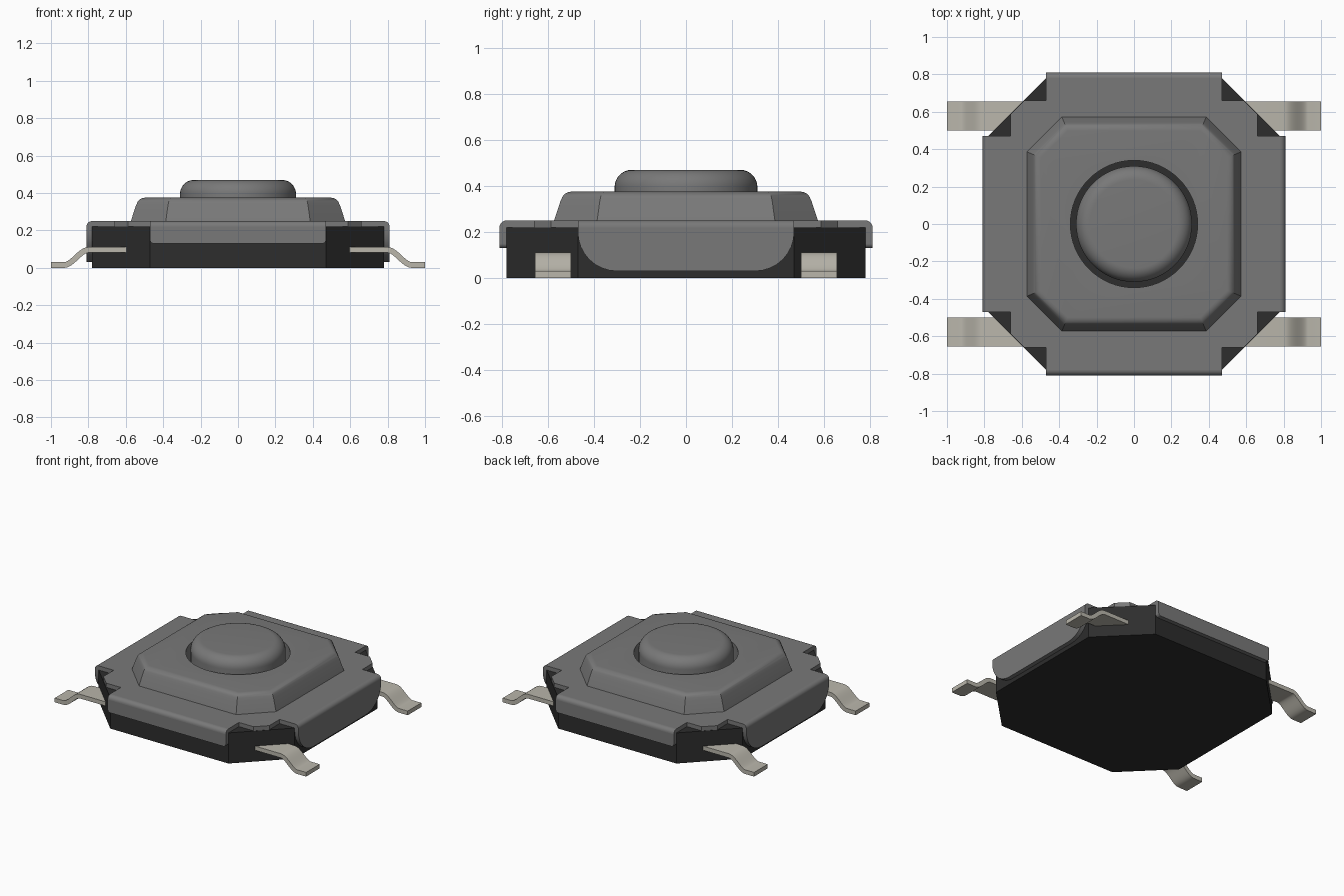
import bpy, bmesh, math
from mathutils import Matrix, Vector

if "Cube" in bpy.data.objects:
    bpy.data.objects.remove(bpy.data.objects["Cube"], do_unlink=True)


def material(name, rgb):
    m = bpy.data.materials.new(name)
    m.use_nodes = True
    m.diffuse_color = (*rgb, 1)
    m.node_tree.nodes["Principled BSDF"].inputs["Base Color"].default_value = (*rgb, 1)
    return m


GREY = material("grey cover", (0.19, 0.19, 0.19))
BLACK = material("black plastic", (0.026, 0.026, 0.026))
METAL = material("pale metal", (0.49, 0.47, 0.41))
UPRIGHT = Matrix.Rotation(math.pi / 2, 4, "X")  # (u, v, w) -> (u, -w, v)


def finish(name, bm, mat, angle=30):
    bmesh.ops.recalc_face_normals(bm, faces=bm.faces)
    mesh = bpy.data.meshes.new(name)
    bm.to_mesh(mesh)
    bm.free()
    mesh.materials.append(mat)
    for p in mesh.polygons:
        p.use_smooth = True
    mesh.set_sharp_from_angle(angle=math.radians(angle))
    ob = bpy.data.objects.new(name, mesh)
    bpy.context.collection.objects.link(ob)
    return ob


def stack(name, rings, mat, angle=30):
    """Skin a pile of matching horizontal rings and cap both ends."""
    bm = bmesh.new()
    loops = [[bm.verts.new(p) for p in ring] for ring in rings]
    n = len(loops[0])
    for a, b in zip(loops, loops[1:]):
        for i in range(n):
            j = (i + 1) % n
            bm.faces.new((a[i], a[j], b[j], b[i]))
    bm.faces.new(loops[0])
    bm.faces.new(loops[-1])
    return finish(name, bm, mat, angle)


def prism(name, outline, w0, w1, matrix, mat):
    rings = [[matrix @ Vector((u, v, w)) for u, v in outline] for w in (w0, w1)]
    return stack(name, rings, mat)


def arc(cx, cy, r, a0, a1, n=8):
    steps = [math.radians(a0 + (a1 - a0) * i / n) for i in range(n + 1)]
    return [(cx + r * math.cos(a), cy + r * math.sin(a)) for a in steps]


def four_way(quarter):
    """Repeat a quarter outline around the centre."""
    pts = []
    for k in range(4):
        for x, y in quarter:
            for _ in range(k):
                x, y = -y, x
            pts.append((x, y))
    return pts


def octagon(half, cut):
    return four_way([(half, cut), (cut, half)])


def circle(r, z, n=64):
    return [(x, y, z) for x, y in arc(0, 0, r, 0, 360, n)[:-1]]


def cut_hole(ob):
    """Open the round button hole in a cover part."""
    cutter = stack("hole_cutter", [circle(0.34, 0.1), circle(0.34, 0.6)], GREY)
    mod = ob.modifiers.new("hole", "BOOLEAN")
    mod.operation, mod.solver, mod.object = "DIFFERENCE", "EXACT", cutter
    deps = bpy.context.evaluated_depsgraph_get()
    mesh = bpy.data.meshes.new_from_object(ob.evaluated_get(deps))
    ob.modifiers.clear()
    ob.data = mesh
    mesh.set_sharp_from_angle(angle=math.radians(30))
    bpy.data.objects.remove(cutter, do_unlink=True)


# Plastic base
prism("base", octagon(0.78, 0.47), 0, 0.22, Matrix(), BLACK)

# Flat cover plate with notched corners
notch = [(0.78, 0.47), (0.66, 0.47), (0.66, 0.587), (0.587, 0.66), (0.47, 0.66), (0.47, 0.78)]
plate = prism("cover_plate", four_way(notch), 0.22, 0.25, Matrix(), GREY)
cut_hole(plate)

# Raised octagonal centre with sloped sides and a rounded rim
half, cut, rim = 0.578, 0.388, 0.045
profile = [(0, 0.235), (0.033, 0.335)]
profile += [(0.035 + rim - u, 0.375 - rim + v) for u, v in arc(0, 0, rim, 15, 90, 6)]
rings = []
for d, z in profile:
    rings.append([(x, y, z) for x, y in octagon(half - d, cut - d * math.tan(math.pi / 8))])
dome = stack("raised_cover", rings, GREY)
cut_hole(dome)

# Folded flaps: short at front and back, deep with round corners at the sides
for name, turn, low, r in (("front", 0, 0.13, 0.02), ("left", 1, 0.03, 0.17),
                           ("back", 2, 0.13, 0.02), ("right", 3, 0.03, 0.17)):
    spin = Matrix.Rotation(turn * math.pi / 2, 4, "Z")
    shape = [(-0.47, 0.22)] + arc(-0.47 + r, low + r, r, 180, 270)
    shape += arc(0.47 - r, low + r, r, 270, 360) + [(0.47, 0.22)]
    prism(name + "_flap", shape, 0.78, 0.81, spin @ UPRIGHT, GREY)
    bend = [(0.78, 0.22)] + arc(0.78, 0.22, 0.03, 0, 90)
    facing = Matrix.Rotation((turn - 1) * math.pi / 2, 4, "Z")
    prism(name + "_bend", bend, -0.47, 0.47, facing @ UPRIGHT, GREY)

# Push button with a rounded top edge
button = [circle(0.31, 0.2)]
button += [circle(r, z) for r, z in arc(0.235, 0.395, 0.075, 0, 90, 10)]
stack("button", button, GREY)

# Four bent terminals
path = [Vector((0.55, 0.096))]
for i in range(13):
    t = i / 12
    path.append(Vector((0.8 + 0.13 * t, 0.096 - 0.081 * t * t * (3 - 2 * t))))
path.append(Vector((1.0, 0.015)))
upper, lower = [], []
for i, p in enumerate(path):
    run = path[min(i + 1, len(path) - 1)] - path[max(i - 1, 0)]
    normal = Vector((-run.y, run.x)).normalized() * 0.015
    if i in (0, 1, 13, 14):
        normal = Vector((0, 0.015))
    upper.append(tuple(p + normal))
    lower.append(tuple(p - normal))
for side, sx in (("left", 1), ("right", -1)):
    outline = [(sx * u, v) for u, v in upper + lower[::-1]]
    for end, w in (("front", 0.5), ("back", -0.655)):
        prism(f"{end}_{side}_terminal", outline, w, w + 0.155, UPRIGHT, METAL)
